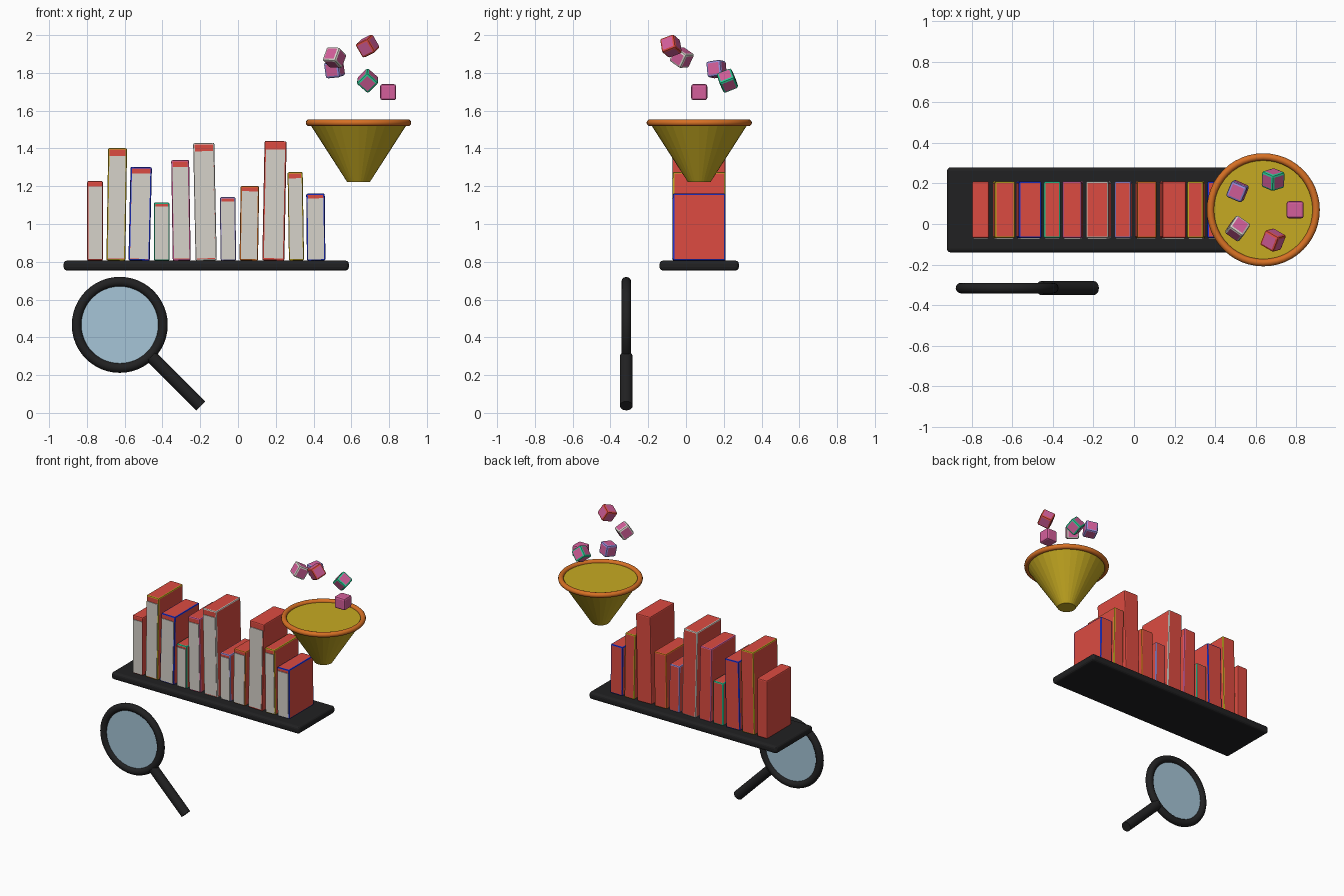
import bpy, bmesh, math
from mathutils import Vector, Matrix

if "Cube" in bpy.data.objects:
    bpy.data.objects.remove(bpy.data.objects["Cube"])


def srgb(r, g, b):
    return tuple(((c / 255 + 0.055) / 1.055) ** 2.4 if c > 10 else c / 255 / 12.92
                 for c in (r, g, b)) + (1.0,)


COLOURS = {
    "red": (220, 75, 65), "gold": (198, 170, 34), "blue": (32, 52, 215),
    "green": (44, 205, 150), "pink": (212, 95, 155), "grey": (214, 210, 202),
    "periwinkle": (150, 140, 218), "orange": (214, 112, 36),
    "black": (33, 33, 34), "lens_blue": (166, 197, 215),
}
MATS = {}
for name, rgb in COLOURS.items():
    MATS[name] = bpy.data.materials.new(name)
    MATS[name].diffuse_color = srgb(*rgb)


def box(name, loc, size, rot, face, trim=None, bevel=0.0, segments=2):
    """Box whose bevelled edges take the trim colour."""
    bm = bmesh.new()
    bmesh.ops.create_cube(bm, size=1, matrix=Matrix.Diagonal((*size, 1)))
    if bevel:
        bmesh.ops.bevel(bm, geom=bm.edges[:], offset=bevel, segments=segments,
                        profile=0.5, affect='EDGES', material=1)
    me = bpy.data.meshes.new(name)
    bm.to_mesh(me)
    bm.free()
    me.materials.append(MATS[face])
    me.materials.append(MATS[trim or face])
    ob = bpy.data.objects.new(name, me)
    bpy.context.collection.objects.link(ob)
    ob.location, ob.rotation_euler = loc, rot
    return ob


def finish(name, mat, smooth=True):
    ob = bpy.context.object
    ob.name = name
    ob.data.materials.append(MATS[mat])
    if smooth:
        bpy.ops.object.shade_smooth_by_angle(angle=math.radians(40))
    return ob


YC = 0.07  # depth centre of shelf, books and funnel

# Shelf
box("shelf", (-0.168, YC, 0.78), (1.51, 0.42, 0.052), (0, 0, 0), "black",
    bevel=0.018, segments=3)

# Books: centre x, width, top z, lean in degrees
BASE = 0.806
TRIMS = ["red", "gold", "blue", "green", "pink", "grey", "periwinkle", "orange"]
BOOKS = [
    (-0.757, 0.083, 1.228, 0.0), (-0.642, 0.100, 1.402, 0.9),
    (-0.518, 0.113, 1.302, 1.3), (-0.404, 0.083, 1.114, 0.0),
    (-0.302, 0.095, 1.339, -0.9), (-0.175, 0.112, 1.429, -1.2),
    (-0.053, 0.082, 1.143, -0.6), (0.060, 0.098, 1.201, 0.9),
    (0.193, 0.117, 1.439, 1.1), (0.306, 0.080, 1.275, -0.9),
    (0.412, 0.098, 1.161, -0.6),
]
for i, (x, w, top, lean) in enumerate(BOOKS):
    h = top - BASE
    rot = (0, math.radians(lean), 0)
    box(f"book_{i + 1}", (x, YC, BASE + h / 2), (w, 0.28, h), rot,
        "red", TRIMS[i % 8], bevel=0.008)
    # Pale front panel, leaving a red band at the top
    box(f"book_panel_{i + 1}", (x, YC - 0.14, BASE + h * 0.475),
        (w * 0.86, 0.008, h * 0.91), rot, "grey")

# Funnel body and rim
FX = 0.638
bpy.ops.mesh.primitive_cone_add(vertices=32, radius1=0.06, radius2=0.262,
                                depth=0.314, location=(FX, YC, 1.379))
finish("funnel_body", "gold", smooth=False)
bpy.ops.mesh.primitive_torus_add(major_radius=0.261, minor_radius=0.018,
                                 major_segments=48, minor_segments=12,
                                 location=(FX, YC, 1.536))
finish("funnel_rim", "orange")

# Tumbling cubes rising in a spiral above the funnel
for i, trim in enumerate(["pink", "green", "periwinkle", "grey", "red"]):
    a = math.radians(72 * i)
    box(f"cube_{i + 1}",
        (FX + 0.157 * math.cos(a), YC + 0.157 * math.sin(a), 1.698 + 0.061 * i),
        (0.085, 0.085, 0.085), (0.5 * i, 0.7 * i, 0.3 * i), "pink", trim, bevel=0.012)

# Magnifying glass: ring, lens and handle
MC = Vector((-0.626, -0.316, 0.466))
bpy.ops.mesh.primitive_torus_add(major_radius=0.228, minor_radius=0.026,
                                 major_segments=48, minor_segments=12,
                                 location=MC, rotation=(math.pi / 2, 0, 0))
finish("magnifier_ring", "black")
bpy.ops.mesh.primitive_cylinder_add(vertices=48, radius=0.22, depth=0.012,
                                    location=MC, rotation=(math.pi / 2, 0, 0))
finish("magnifier_lens", "lens_blue")
d = Vector((1, 0, -1)).normalized()
near, far = 0.236, 0.606
bpy.ops.mesh.primitive_cylinder_add(vertices=24, radius=0.034, depth=far - near,
                                    location=MC + d * (near + far) / 2,
                                    rotation=(0, math.radians(135), 0))
finish("magnifier_handle", "black")

for m in bpy.data.materials:
    if m.users and not m.is_grease_pencil:
        m.use_nodes = True
        m.node_tree.nodes["Principled BSDF"].inputs["Base Color"].default_value = m.diffuse_color
